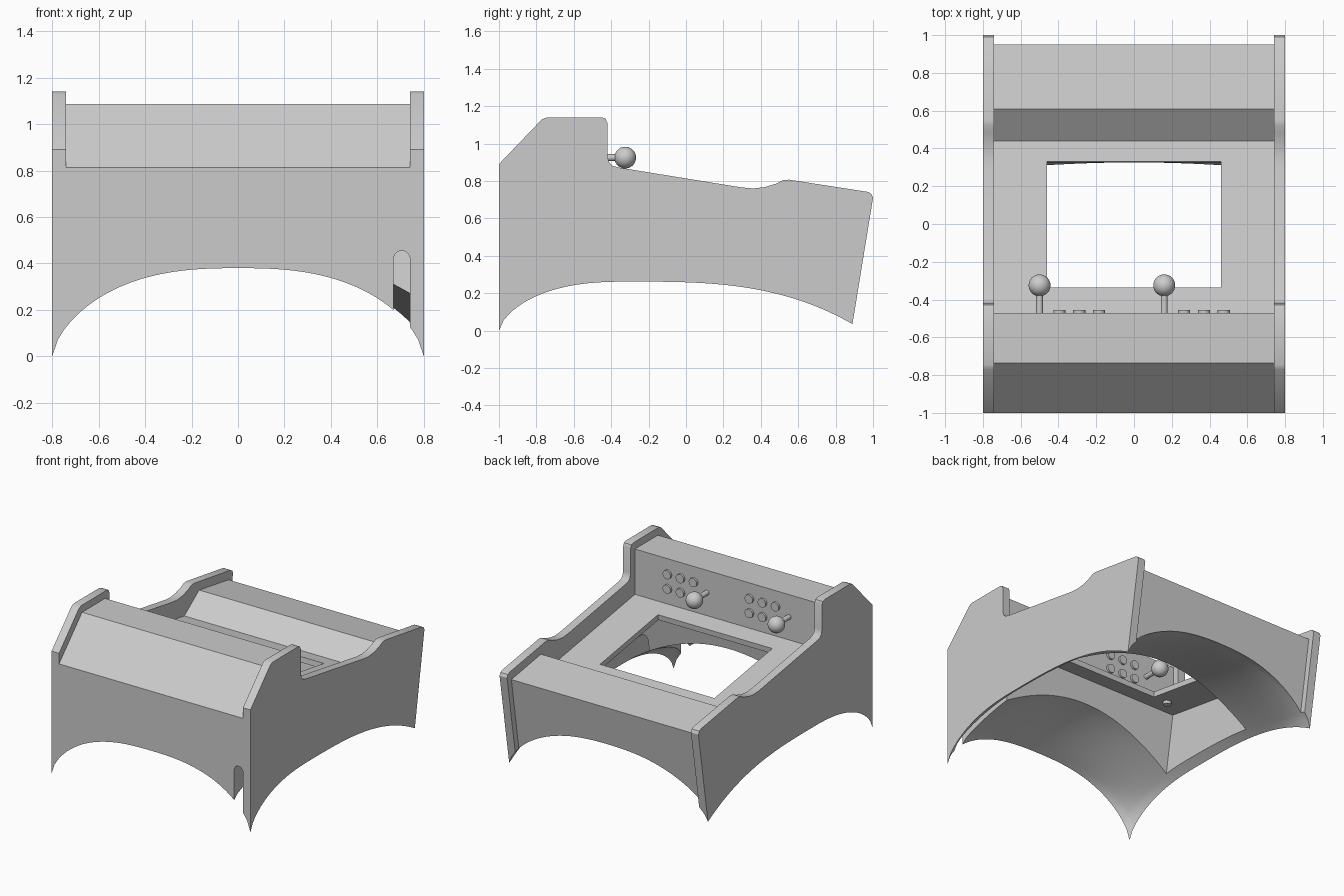
import bpy, bmesh, math
from mathutils import Matrix

cube = bpy.data.objects.get("Cube")
if cube:
    bpy.data.objects.remove(cube, do_unlink=True)

grey = bpy.data.materials.new("light_grey")
grey.use_nodes = True
grey.diffuse_color = (0.6, 0.6, 0.6, 1)
grey.node_tree.nodes["Principled BSDF"].inputs["Base Color"].default_value = (0.6, 0.6, 0.6, 1)


def finish(name, bm):
    bmesh.ops.recalc_face_normals(bm, faces=bm.faces)
    mesh = bpy.data.meshes.new(name)
    bm.to_mesh(mesh)
    bm.free()
    mesh.materials.append(grey)
    obj = bpy.data.objects.new(name, mesh)
    bpy.context.collection.objects.link(obj)
    return obj


def prism(name, points, place, start, end):
    """Extrude a 2D outline; place(a, b, depth) gives the 3D position."""
    bm = bmesh.new()
    face = bm.faces.new([bm.verts.new(place(a, b, start)) for a, b in points])
    moved = bmesh.ops.extrude_face_region(bm, geom=[face])["geom"]
    shift = place(0, 0, end - start)
    bmesh.ops.translate(bm, verts=[v for v in moved if isinstance(v, bmesh.types.BMVert)], vec=shift)
    return finish(name, bm)


def rod(name, x, y0, y1, z, radius, sides=24):
    bm = bmesh.new()
    turn = Matrix.Translation((x, (y0 + y1) / 2, z)) @ Matrix.Rotation(math.pi / 2, 4, "X")
    bmesh.ops.create_cone(bm, cap_ends=True, segments=sides, radius1=radius,
                          radius2=radius, depth=y1 - y0, matrix=turn)
    return finish(name, bm)


def cut(obj, cutter):
    cutter.hide_render = True
    mod = obj.modifiers.new("cut", "BOOLEAN")
    mod.operation, mod.solver, mod.object = "DIFFERENCE", "EXACT", cutter
    bpy.context.view_layer.objects.active = obj
    bpy.ops.object.modifier_apply(modifier=mod.name)


def smooth(obj, angle=30):
    bpy.ops.object.select_all(action="DESELECT")
    obj.select_set(True)
    bpy.context.view_layer.objects.active = obj
    bpy.ops.object.shade_smooth_by_angle(angle=math.radians(angle))


along_x = lambda a, b, d: (d, a, b)
along_y = lambda a, b, d: (a, d, b)
SLOPE = 0.16


def deck(y):
    """Height of the sloped screen deck."""
    return 0.735 - SLOPE * (y + 0.33)


def full_arch(u):
    return (1 - min(u, 1) ** 2.6) ** 0.65


def vault(x, y):
    """Height of the underside: full arches at the rims, shallow ones within."""
    u = min(abs(x) / 0.8, 1)
    rim_y = min(abs(y + 0.055) / 0.945, 1) ** 4 * (1 if y < 0 else 0.75)
    across = rim_y * 0.38 * full_arch(u) + (1 - rim_y) * 0.3 * (1 - u * u)
    if y < -0.3:
        v = min((-0.3 - y) / 0.7, 1)
        steep, shallow = 0.262 * full_arch(v), 0.262 * (1 - v * v)
    else:
        v = (y + 0.3) / 1.19
        steep, shallow = 0.262 - 0.227 * v ** 3, 0.262 - 0.227 * v * v
    rim_x = u ** 4
    return across + rim_x * steep + (1 - rim_x) * shallow


# Arched cutter for the underside
bm = bmesh.new()
bmesh.ops.create_grid(bm, x_segments=72, y_segments=84, size=1)
for v in bm.verts:
    v.co.x *= 0.9
    v.co.y *= 1.05
    v.co.z = vault(v.co.x, v.co.y)
top = bmesh.ops.extrude_face_region(bm, geom=bm.faces[:])["geom"]
for v in top:
    if isinstance(v, bmesh.types.BMVert):
        v.co.z = -0.4
vault_cutter = finish("vault_cutter", bm)

# Body: front console, screen deck and back block around an open hollow
body = prism("cabinet_body", [
    (-1, -0.1), (-1, 0.813), (-0.735, 1.087), (-0.47, 1.087), (-0.47, deck(-0.47)),
    (0.44, deck(0.44)), (0.61, 0.735), (0.95, 0.68), (0.825, -0.1), (0.23, -0.1),
    (0.34, deck(0.34) - 0.04), (-0.475, deck(-0.475) - 0.04), (-0.606, -0.1)],
    along_x, -0.74, 0.74)
cut(body, vault_cutter)

# Screen opening
screen_cutter = prism("screen_cutter", [
    (-0.345, 0.63), (-0.325, 0.85), (0.345, 0.75), (0.315, 0.5)], along_x, -0.46, 0.46)
cut(body, screen_cutter)

# Rounded cable slot beside the left panel
arc = [(0.705 + 0.035 * math.cos(t * math.pi / 10), 0.42 + 0.035 * math.sin(t * math.pi / 10))
       for t in range(11)]
slot_cutter = prism("slot_cutter", [(0.67, -0.2), (0.74, -0.2)] + arc, along_y, -1.1, -0.4)
cut(body, slot_cutter)
smooth(body)

# Side panels
outline = [(-1, -0.1), (-1, 0.89), (-0.77, 1.13), (-0.745, 1.14), (-0.45, 1.14), (-0.43, 1.133),
           (-0.42, 1.11), (-0.42, 0.93), (-0.412, 0.9), (-0.395, 0.882), (-0.36, 0.872),
           (0.3, 0.765), (0.36, 0.76), (0.42, 0.767), (0.48, 0.785), (0.52, 0.804),
           (0.55, 0.807), (0.97, 0.742), (0.99, 0.732), (1, 0.71), (0.868, -0.1)]
for side, start in (("left", 0.74), ("right", -0.8)):
    panel = prism(side + "_side_panel", outline, along_x, start, start + 0.06)
    cut(panel, vault_cutter)
    smooth(panel)

for helper in (vault_cutter, screen_cutter, slot_cutter):
    bpy.data.objects.remove(helper, do_unlink=True)

# Two sets of controls: a ball-topped stick and six buttons each
for player, x in (("first", 0.16), ("second", -0.5)):
    smooth(rod(player + "_stick", x, -0.48, -0.34, 0.925, 0.018))
    bm = bmesh.new()
    bmesh.ops.create_uvsphere(bm, u_segments=32, v_segments=16, radius=0.058,
                              matrix=Matrix.Translation((x, -0.325, 0.925)))
    smooth(finish(player + "_stick_ball", bm))
    for row, z in enumerate((0.975, 0.87)):
        for col in range(3):
            button = rod(f"{player}_button_{row}_{col}", x + 0.105 * (col + 1), -0.48, -0.455, z, 0.032)
            smooth(button)

# Small knob under the deck
bm = bmesh.new()
bmesh.ops.create_cone(bm, cap_ends=True, segments=24, radius1=0.028, radius2=0.028, depth=0.04,
                      matrix=Matrix.Translation((-0.57, -0.33, deck(-0.33) - 0.045)))
smooth(finish("underside_knob", bm))
